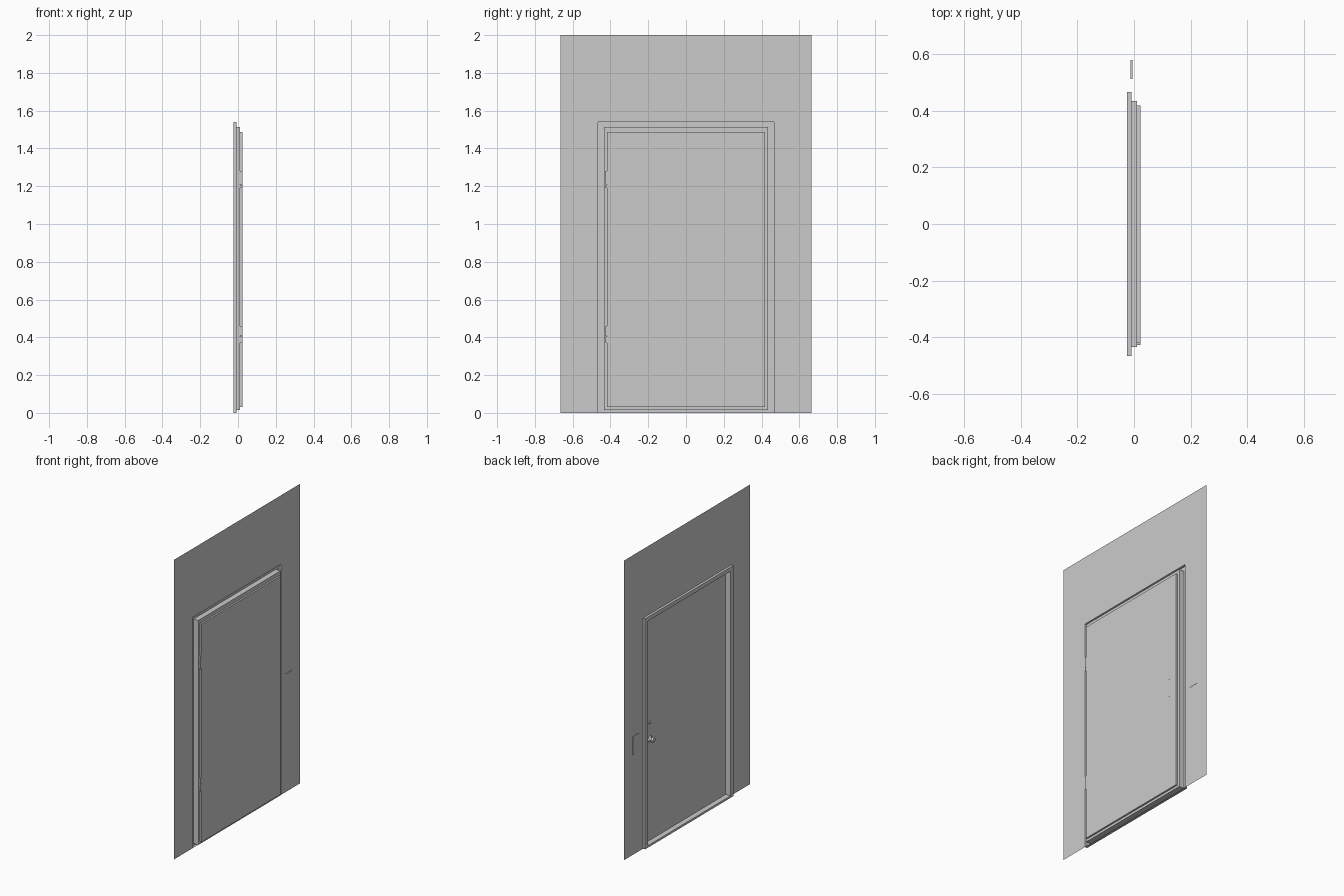
import bpy, bmesh
from mathutils import Matrix, Vector

cube = bpy.data.objects.get("Cube")
if cube:
    bpy.data.objects.remove(cube, do_unlink=True)

grey = bpy.data.materials.new("plain grey")
grey.use_nodes = True
COLOUR = (0.6, 0.6, 0.6, 1)
grey.diffuse_color = COLOUR
grey.node_tree.nodes["Principled BSDF"].inputs["Base Color"].default_value = COLOUR

WALL_X = -0.008
STOP_X = 0.011
LEAF_X = 0.0225
DOOR_Y = 0.418


def finish(name, bm, smooth=False):
    mesh = bpy.data.meshes.new(name)
    bm.to_mesh(mesh)
    bm.free()
    mesh.materials.append(grey)
    obj = bpy.data.objects.new(name, mesh)
    bpy.context.collection.objects.link(obj)
    if smooth:
        for poly in mesh.polygons:
            poly.use_smooth = len(poly.vertices) == 4
    return obj


def box(name, low, high):
    bm = bmesh.new()
    low, high = Vector(low), Vector(high)
    size = Matrix.Diagonal((*(high - low), 1))
    bmesh.ops.create_cube(bm, size=1, matrix=Matrix.Translation((low + high) / 2) @ size)
    return finish(name, bm)


def lathe(name, y, z, profile, sides=24):
    """Turn (x, radius) pairs about an axis along x."""
    bm = bmesh.new()
    verts = [bm.verts.new((x, r, 0)) for x, r in profile]
    edges = [bm.edges.new(pair) for pair in zip(verts, verts[1:])]
    bmesh.ops.spin(bm, geom=verts + edges, axis=(1, 0, 0), cent=(0, 0, 0),
                   angle=6.2831853, steps=sides, use_merge=True)
    bmesh.ops.remove_doubles(bm, verts=bm.verts, dist=0.00005)
    bmesh.ops.recalc_face_normals(bm, faces=bm.faces)
    bmesh.ops.translate(bm, verts=bm.verts, vec=(0, y, z))
    return finish(name, bm, smooth=True)


# Wall sheet, open at the bottom for the doorway
bm = bmesh.new()
outline = [(-0.665, 0), (-0.665, 2), (0.665, 2), (0.665, 0),
           (0.465, 0), (0.465, 1.54), (-0.465, 1.54), (-0.465, 0)]
bm.faces.new([bm.verts.new((WALL_X, y, z)) for y, z in reversed(outline)])
finish("wall", bm)

# Folded sheet frame: lip, casing face, jamb, stop
bm = bmesh.new()
loops = []
for x, half, bottom, top in [(WALL_X, 0.465, 0, 1.54), (-0.0245, 0.465, 0, 1.54),
                             (-0.0245, 0.434, 0.014, 1.513), (STOP_X, 0.434, 0.014, 1.513),
                             (STOP_X, DOOR_Y, 0.03, 1.487)]:
    corners = [(-half, bottom), (half, bottom), (half, top), (-half, top)]
    loops.append([bm.verts.new((x, y, z)) for y, z in corners])
for a, b in zip(loops, loops[1:]):
    for i in range(4):
        j = (i + 1) % 4
        bm.faces.new((a[i], a[j], b[j], b[i]))
finish("door_frame", bm)

# Door leaf and hinges
box("door_leaf", (STOP_X, -DOOR_Y, 0.03), (LEAF_X, DOOR_Y, 1.487))
for name, z in (("lower_hinge", 0.37), ("upper_hinge", 1.19)):
    for part in range(5):
        low = z + part * 0.018
        box(f"{name}_knuckle_{part + 1}", (STOP_X, -0.427, low),
            (LEAF_X, -DOOR_Y, low + 0.0175))

# Knob and deadbolt
lathe("knob", 0.365, 0.69, [(STOP_X, 0), (STOP_X, 0.02), (0.008, 0.02), (0.007, 0.008),
                            (-0.003, 0.008), (-0.008, 0.017), (-0.016, 0.018),
                            (-0.021, 0.013), (-0.022, 0)])
lathe("deadbolt", 0.365, 0.8, [(STOP_X, 0), (STOP_X, 0.01), (0.006, 0.009), (0.005, 0)])
for name, z in (("lower_lock_pin", 0.665), ("upper_lock_pin", 0.785)):
    lathe(name, 0.35, z, [(LEAF_X - 0.001, 0.005), (LEAF_X + 0.0005, 0.005),
                          (LEAF_X + 0.0005, 0)], 12)

# Switch plate set through the wall
box("switch_plate", (-0.012, 0.512, 0.67), (-0.006, 0.578, 0.79))
